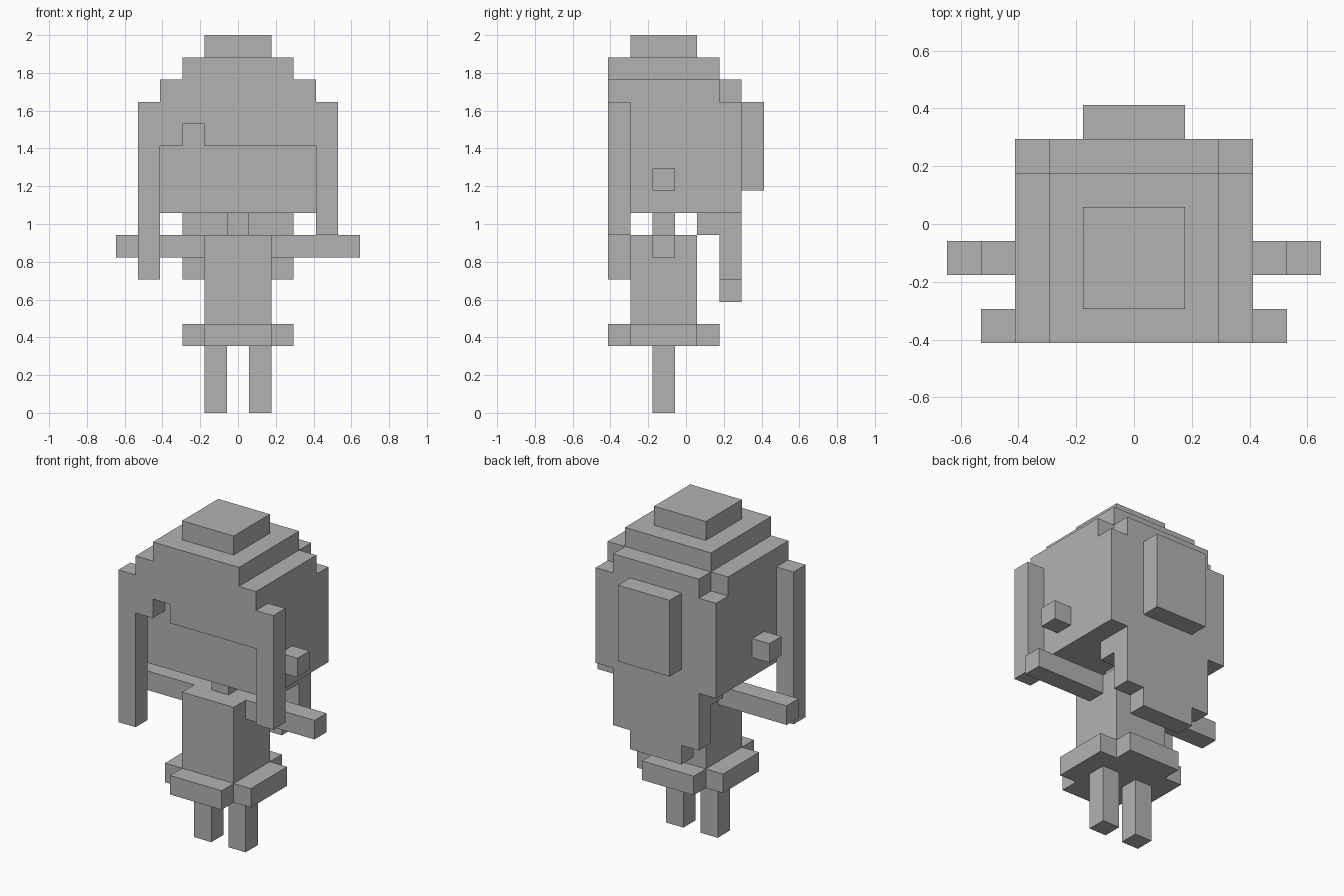
import bpy
import bmesh
from mathutils import Vector

U = 2 / 17  # edge length of one block

if "Cube" in bpy.data.objects:
    bpy.data.objects.remove(bpy.data.objects["Cube"], do_unlink=True)

grey = bpy.data.materials.new("plain grey")
grey.use_nodes = True
colour = (0.45, 0.45, 0.45, 1.0)
grey.diffuse_color = colour
grey.node_tree.nodes["Principled BSDF"].inputs["Base Color"].default_value = colour


def cells(x0, x1, y0, y1, z0, z1):
    """All blocks inside a box whose limits are given in block units."""
    return {(x0 + i, y0 + j, z0 + k)
            for i in range(round(x1 - x0))
            for j in range(round(y1 - y0))
            for k in range(round(z1 - z0))}


def build(name, boxes, cut=None):
    """Make one closed shell around a union of boxes, minus an optional box."""
    filled = set().union(*(cells(*b) for b in boxes))
    if cut:
        filled -= cells(*cut)
    bm = bmesh.new()
    for cell in sorted(filled):
        centre = Vector(cell) + Vector((0.5, 0.5, 0.5))
        for axis in range(3):
            for sign in (1, -1):
                step = Vector((0, 0, 0))
                step[axis] = sign
                if tuple(Vector(cell) + step) in filled:
                    continue
                corners = []
                for p, q in ((1, 1), (-1, 1), (-1, -1), (1, -1))[::sign]:
                    corner = centre + step / 2
                    corner[(axis + 1) % 3] += p / 2
                    corner[(axis + 2) % 3] += q / 2
                    corners.append(bm.verts.new(corner * U))
                bm.faces.new(corners)
    # Weld the blocks and merge coplanar squares into large flat faces
    bmesh.ops.remove_doubles(bm, verts=bm.verts[:], dist=0.001)
    bmesh.ops.dissolve_limit(bm, angle_limit=0.01, verts=bm.verts[:], edges=bm.edges[:])
    mesh = bpy.data.meshes.new(name)
    bm.to_mesh(mesh)
    bm.free()
    mesh.materials.append(grey)
    obj = bpy.data.objects.new(name, mesh)
    bpy.context.scene.collection.objects.link(obj)


def build_pair(name, x0, x1, y0, y1, z0, z1):
    """Make a left box and its mirrored right partner."""
    build("left_" + name, [(x0, x1, y0, y1, z0, z1)])
    build("right_" + name, [(-x1, -x0, y0, y1, z0, z1)])


# Head with stepped crown, notched fringe and hair hanging down the back
build("head_and_hair", [
    (-3.5, 3.5, -2.5, 2.5, 9, 14),    # face and skull
    (-3.5, 3.5, -3.5, -2.5, 12, 14),  # fringe
    (-3.5, 3.5, -3.5, 1.5, 14, 15),   # lower crown
    (-2.5, 2.5, 1.5, 2.5, 14, 15),    # lower crown, back row
    (-2.5, 2.5, -3.5, 1.5, 15, 16),   # middle crown
    (-1.5, 1.5, -2.5, 0.5, 16, 17),   # top of the crown
    (-2.5, 2.5, 0.5, 2.5, 8, 9),      # nape
    (-2.5, 2.5, 1.5, 2.5, 6, 8),      # back hair
    (-1.5, 1.5, 1.5, 2.5, 5, 6),      # hair tip
], cut=(-2.5, -1.5, -3.5, -2.5, 12, 13))

build("back_bun", [(-1.5, 1.5, 2.5, 3.5, 10, 14)])

# Front locks, the right one longer
build("left_lock", [(3.5, 4.5, -3.5, -2.5, 8, 14)])
build("right_lock", [(-4.5, -3.5, -3.5, -2.5, 6, 14)])

build_pair("ear", 3.5, 4.5, -1.5, -0.5, 10, 11)

# Body, with a cross-shaped skirt around its base
build("neck", [(-0.5, 0.5, -1.5, -0.5, 8, 9)])
build("torso", [(-1.5, 1.5, -2.5, 0.5, 4, 8)])
build("skirt", [
    (-1.5, 1.5, -3.5, 1.5, 3, 4),
    (-2.5, 2.5, -2.5, 0.5, 3, 4),
])

build_pair("arm", 1.5, 5.5, -1.5, -0.5, 7, 8)
build_pair("leg", 0.5, 1.5, -1.5, -0.5, 0, 3)
